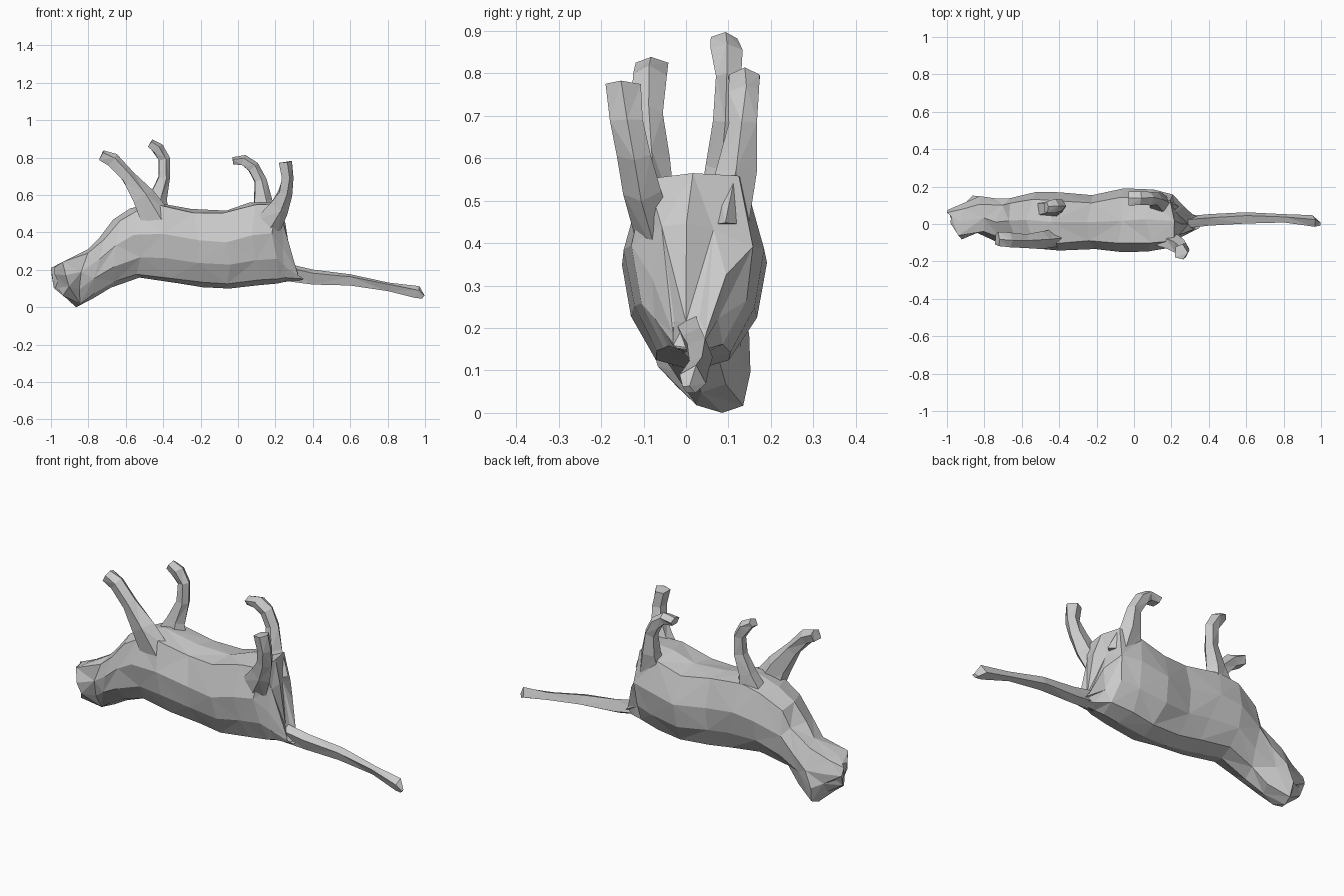
import bpy, bmesh, random
from mathutils import Vector

random.seed(4)


def loft(name, rings, jitter):
    """Skin a list of equal-sized vertex rings into a faceted closed mesh."""
    bm = bmesh.new()
    n = len(rings[0])
    loops = []
    for ring in rings:
        loop = []
        for p in ring:
            q = Vector(p) + Vector([random.uniform(-j, j) for j in jitter])
            q.x = max(-1, min(1, q.x))
            q.z = max(0, q.z)
            loop.append(bm.verts.new(q))
        loops.append(loop)
    for r, (a, b) in enumerate(zip(loops, loops[1:])):
        for i in range(n):
            j = (i + 1) % n
            if (i + r) % 2:
                bm.faces.new((a[i], a[j], b[j]))
                bm.faces.new((a[i], b[j], b[i]))
            else:
                bm.faces.new((a[i], a[j], b[i]))
                bm.faces.new((a[j], b[j], b[i]))
    bm.faces.new(loops[0][::-1])
    bm.faces.new(loops[-1])
    bmesh.ops.triangulate(bm, faces=[f for f in bm.faces if len(f.verts) > 3])
    bmesh.ops.recalc_face_normals(bm, faces=bm.faces)
    mesh = bpy.data.meshes.new(name)
    bm.to_mesh(mesh)
    bm.free()
    ob = bpy.data.objects.new(name, mesh)
    bpy.context.collection.objects.link(ob)
    return ob


def limb(name, path, section):
    """Loft along path points (x, y, z, half width in xz plane, half width in y)."""
    pts = [Vector(p[:3]) for p in path]
    rings = []
    for i, p in enumerate(path):
        t = pts[min(i + 1, len(pts) - 1)] - pts[max(i - 1, 0)]
        side = Vector((t.z, 0, -t.x)).normalized()
        rings.append([pts[i] + side * (u * p[3]) + Vector((0, v * p[4], 0))
                      for u, v in section])
    return loft(name, rings, (.004, .004, .004))


# Body and head: cross-section squarer at the belly, rounder at the spine
half = [(0, 0), (.50, .07), (.87, .3), (1, .6), (.74, .95), (0, .98)]
outline = half + [(-y, v) for y, v in half[-2:0:-1]]
# belly x, z, spine x, z, y min, y max, sideways lean of the lower edge
stations = [
    (-.995, .22, -.97, .10, .0, .075, 0),
    (-.92, .255, -.925, .05, -.09, .105, .02),
    (-.81, .31, -.86, .0, -.075, .13, .055),
    (-.72, .385, -.77, .05, -.10, .13, .025),
    (-.65, .475, -.67, .11, -.115, .14, 0),
    (-.56, .54, -.52, .155, -.13, .165, 0),
    (-.43, .57, -.34, .125, -.145, .165, 0),
    (-.24, .53, -.20, .11, -.13, .155, 0),
    (-.08, .52, -.04, .10, -.15, .185, 0),
    (.08, .565, .10, .113, -.148, .188, 0),
    (.20, .575, .20, .125, -.125, .16, 0),
    (.235, .45, .27, .13, -.08, .09, 0),
    (.29, .22, .34, .14, -.035, .045, 0),
]
body_rings = []
for xt, zt, xb, zb, y0, y1, lean in stations:
    mid, ry = (y0 + y1) / 2, (y1 - y0) / 2
    body_rings.append([(xb + (xt - xb) * v, mid + ry * y + lean * (1 - v),
                        zb + (zt - zb) * v) for y, v in outline])
loft("body_and_head", body_rings, (.02, .006, .006))

# Tail
diamond = [(1, -.3), (.5, 1), (-1, .4), (-.5, -1)]
limb("tail", [(.24, .005, .19, .05, .035), (.40, .02, .16, .038, .03),
              (.60, .03, .145, .03, .03), (.80, .03, .11, .025, .022),
              (.96, .015, .08, .03, .03), (.99, .005, .055, .012, .015)], diamond)

# Legs: raised in the air, each bent differently
pent = [(1, 0), (.35, .95), (-.8, .65), (-.8, -.65), (.35, -.95)]
legs = {
    "front_leg_near": [(-.43, -.07, .44, .10, .05), (-.51, -.085, .59, .065, .05),
                       (-.59, -.09, .70, .042, .04), (-.67, -.085, .785, .04, .038),
                       (-.73, -.08, .81, .035, .042)],
    "front_leg_far": [(-.46, .075, .46, .11, .055), (-.43, .085, .59, .055, .045),
                      (-.395, .095, .69, .035, .032), (-.395, .10, .79, .035, .032),
                      (-.43, .095, .85, .035, .038), (-.47, .09, .875, .022, .034)],
    "hind_leg_near": [(.14, -.07, .42, .09, .05), (.215, -.105, .53, .06, .045),
                      (.25, -.125, .61, .042, .04), (.265, -.14, .69, .035, .04),
                      (.25, -.15, .775, .038, .042)],
    "hind_leg_far": [(.14, .095, .44, .10, .055), (.13, .12, .57, .055, .05),
                     (.115, .135, .68, .035, .038), (.08, .14, .75, .038, .038),
                     (.03, .138, .785, .03, .038), (-.03, .135, .78, .024, .038)],
}
for name, path in legs.items():
    limb(name, path, pent)
